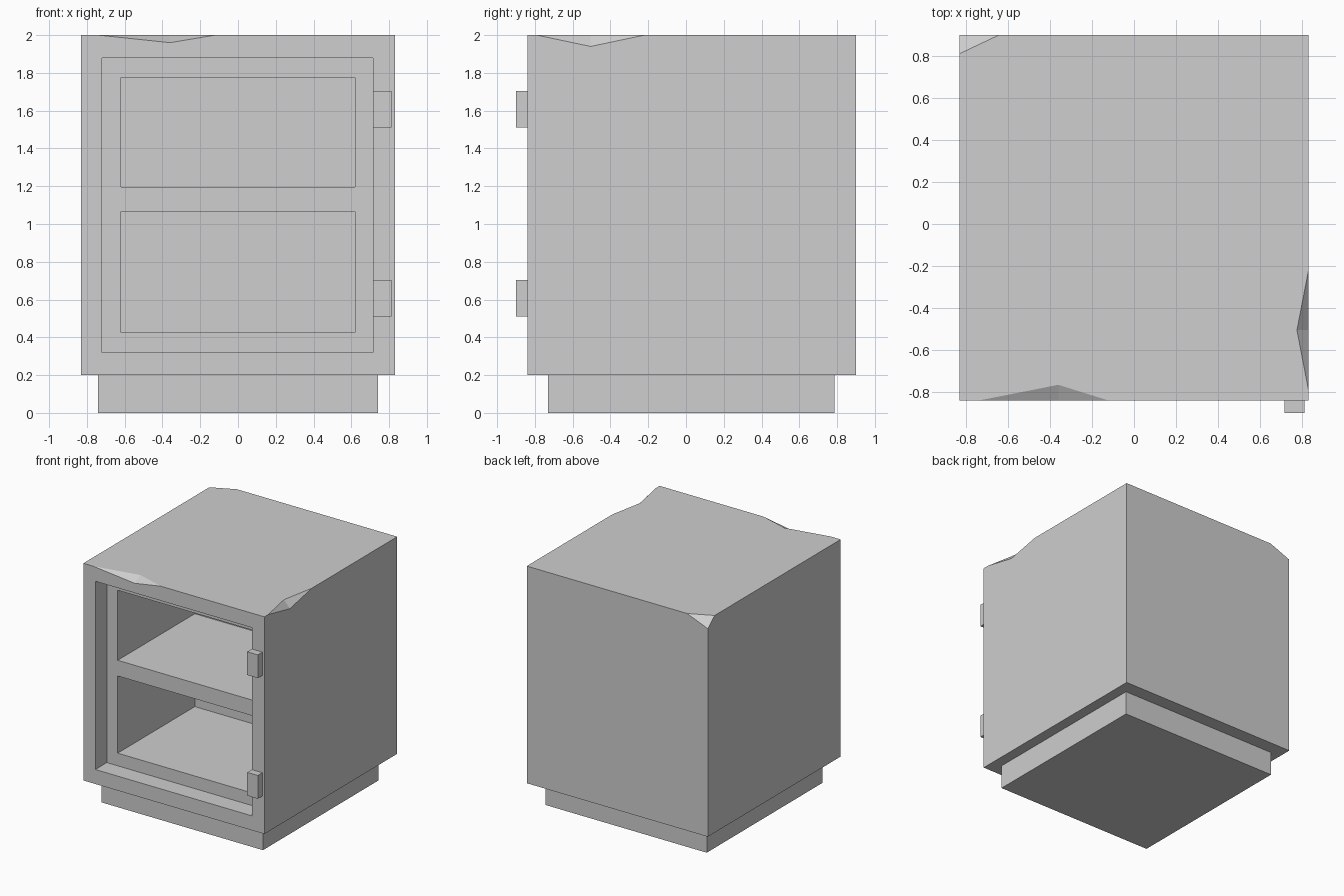
import bpy, bmesh
from mathutils import Vector

default = bpy.data.objects.get("Cube")
if default:
    bpy.data.objects.remove(default, do_unlink=True)

GREY = (0.62, 0.62, 0.62, 1.0)
grey = bpy.data.materials.new("plain grey")
grey.use_nodes = True
grey.diffuse_color = GREY
grey.node_tree.nodes["Principled BSDF"].inputs["Base Color"].default_value = GREY


def hull(name, points):
    """Convex solid around a few corner points."""
    bm = bmesh.new()
    verts = [bm.verts.new(p) for p in points]
    bmesh.ops.convex_hull(bm, input=verts)
    bmesh.ops.dissolve_limit(bm, angle_limit=0.001, verts=bm.verts[:], edges=bm.edges[:])
    bmesh.ops.recalc_face_normals(bm, faces=bm.faces[:])
    mesh = bpy.data.meshes.new(name)
    bm.to_mesh(mesh)
    bm.free()
    mesh.materials.append(grey)
    obj = bpy.data.objects.new(name, mesh)
    bpy.context.collection.objects.link(obj)
    return obj


def box(name, xs, ys, zs):
    return hull(name, [(x, y, z) for x in xs for y in ys for z in zs])


def chip(name, kept, outer):
    """Broken-edge cutter: grown about the middle of its kept points so it clears the outside."""
    pivot = sum((Vector(p) for p in kept), Vector()) / len(kept)
    return hull(name, [pivot + 2 * (Vector(p) - pivot) for p in kept + outer])


def cut(target, cutters):
    for cutter in cutters:
        cutter.hide_render = True
        mod = target.modifiers.new(cutter.name, 'BOOLEAN')
        mod.operation, mod.solver, mod.object = 'DIFFERENCE', 'EXACT', cutter
    graph = bpy.context.evaluated_depsgraph_get()
    mesh = bpy.data.meshes.new_from_object(target.evaluated_get(graph))
    target.modifiers.clear()
    target.data = mesh
    for cutter in cutters:
        bpy.data.objects.remove(cutter, do_unlink=True)


# Extents of the main block
W, FRONT, BACK, TOP = 0.83, -0.84, 0.90, 2.0
body = box("cabinet_body", (-W, W), (FRONT, BACK), (0.2, TOP))

# Door recess, two compartments and chipped edges
cut(body, [
    box("door_recess", (-0.72, 0.715), (-1.1, -0.69), (0.32, 1.88)),
    box("upper_compartment", (-0.62, 0.62), (-1.0, 0.32), (1.195, 1.775)),
    box("lower_compartment", (-0.62, 0.62), (-1.0, 0.32), (0.425, 1.065)),
    chip("front_chip",
         [(-0.36, FRONT, 1.96), (-0.36, -0.765, TOP)],
         [(-0.74, FRONT, TOP), (-0.12, FRONT, TOP)]),
    chip("side_chip",
         [(W, -0.505, 1.94), (0.775, -0.505, TOP)],
         [(W, -0.79, TOP), (W, -0.22, TOP)]),
    chip("corner_chip",
         [(-W, 0.81, TOP), (-0.64, BACK, TOP), (-W, BACK, 1.925)],
         [(-W, BACK, TOP)]),
])

# Plinth under the body
box("plinth", (-0.74, 0.74), (-0.73, 0.785), (0, 0.2))

# Hinge blocks on the front frame
for name, low in (("lower_hinge", 0.51), ("upper_hinge", 1.51)):
    box(name, (0.715, 0.812), (-0.90, FRONT), (low, low + 0.193))
